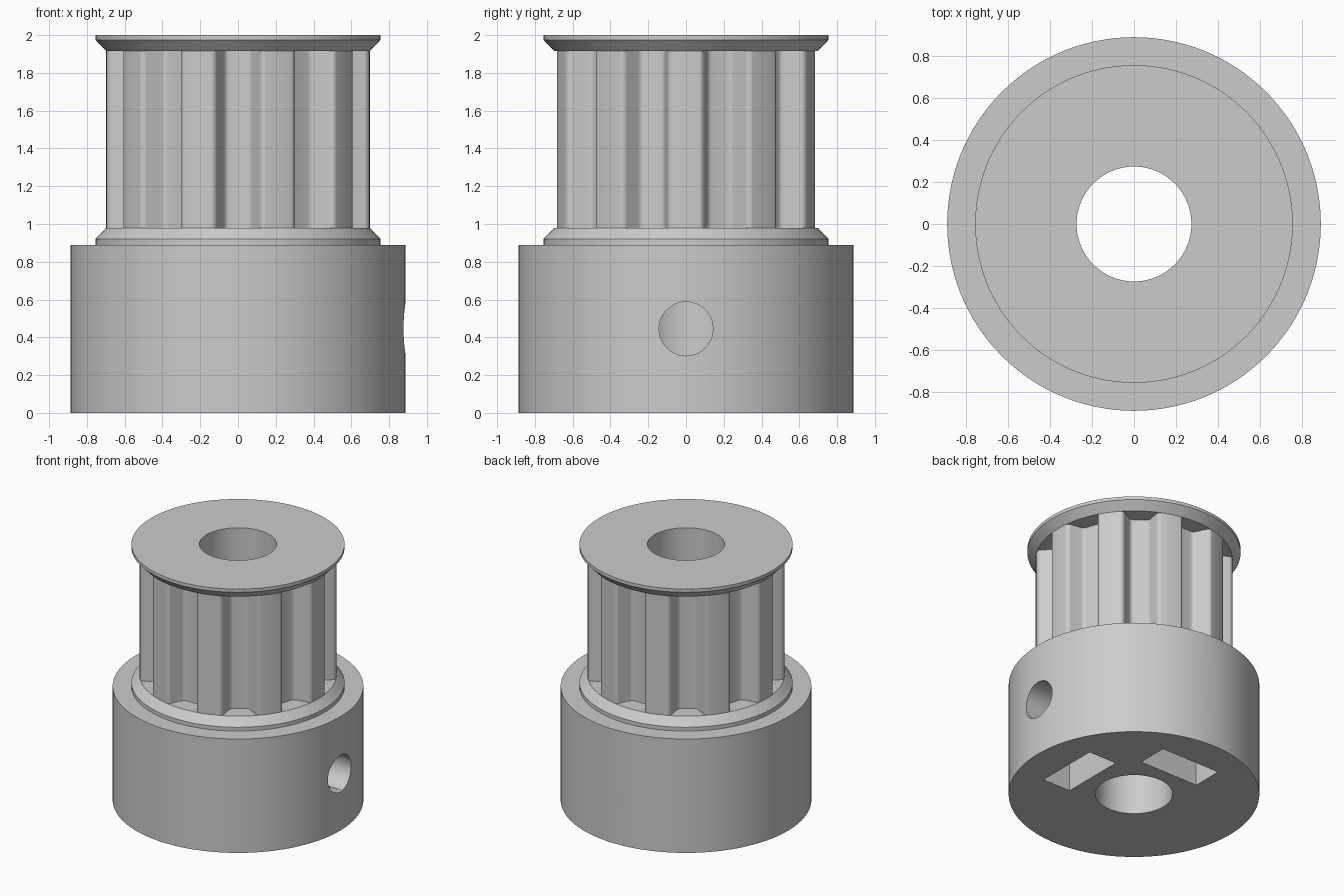
import bpy, bmesh, math
from mathutils import Matrix

cube = bpy.data.objects.get("Cube")
if cube:
    bpy.data.objects.remove(cube, do_unlink=True)

grey = bpy.data.materials.new("plain grey")
grey.use_nodes = True
COLOUR = (0.6, 0.6, 0.6, 1)
grey.diffuse_color = COLOUR
grey.node_tree.nodes["Principled BSDF"].inputs["Base Color"].default_value = COLOUR

SEGMENTS = 120
BORE, HUB, FLANGE, DRUM = 0.273, 0.888, 0.755, 0.698
HUB_TOP, DRUM_LOW, DRUM_HIGH, TOP = 0.89, 0.98, 1.915, 2.0
TEETH = 10
SCREW_Z, SCREW_R = 0.445, 0.143


def make_object(name, bm):
    bmesh.ops.recalc_face_normals(bm, faces=bm.faces)
    mesh = bpy.data.meshes.new(name)
    bm.to_mesh(mesh)
    bm.free()
    mesh.materials.append(grey)
    obj = bpy.data.objects.new(name, mesh)
    bpy.context.collection.objects.link(obj)
    return obj


def lathe(name, profile):
    """Revolve a closed (radius, z) outline about the z axis."""
    bm = bmesh.new()
    rings = []
    for i in range(SEGMENTS):
        a = math.tau * i / SEGMENTS
        rings.append([bm.verts.new((r * math.cos(a), r * math.sin(a), z))
                      for r, z in profile])
    n = len(profile)
    for i in range(SEGMENTS):
        a, b = rings[i], rings[(i + 1) % SEGMENTS]
        for j in range(n):
            k = (j + 1) % n
            bm.faces.new((a[j], b[j], b[k], a[k]))
    return make_object(name, bm)


def prism(name, outline, direction, matrix):
    """Extrude a flat outline of 3D points, then place it."""
    bm = bmesh.new()
    face = bm.faces.new([bm.verts.new(p) for p in outline])
    out = bmesh.ops.extrude_face_region(bm, geom=[face])
    moved = [g for g in out["geom"] if isinstance(g, bmesh.types.BMVert)]
    bmesh.ops.translate(bm, verts=moved, vec=direction)
    bm.transform(matrix)
    return make_object(name, bm)


def turn(angle):
    return Matrix.Rotation(angle, 4, "Z")


# Hub, lower flange, drum and upper flange as one turned body with a bore
pulley = lathe("toothed_pulley", [
    (BORE, 0), (HUB, 0), (HUB, HUB_TOP), (FLANGE, HUB_TOP), (FLANGE, 0.92),
    (DRUM, DRUM_LOW), (DRUM, DRUM_HIGH), (FLANGE, 1.975), (FLANGE, TOP),
    (BORE, TOP)])

cutters = []

# Belt grooves: half outline as (half width, depth), mirrored
half = [(0.144, 0), (0.134, 0.001), (0.125, 0.005), (0.117, 0.012),
        (0.112, 0.02), (0.075, 0.094), (0.069, 0.102), (0.062, 0.108),
        (0.053, 0.112), (0.042, 0.113)]
mouth = math.sqrt(DRUM ** 2 - half[0][0] ** 2)
side = [(mouth + 0.1, half[0][0], DRUM_LOW)]
side += [(mouth - d, w, DRUM_LOW) for w, d in half]
groove = side + [(x, -y, z) for x, y, z in reversed(side)]
for i in range(TEETH):
    angle = -math.pi / 2 + math.tau * i / TEETH
    cutters.append(prism("groove_cutter", groove,
                         (0, 0, DRUM_HIGH - DRUM_LOW), turn(angle)))

# Set-screw holes and captive nut slots, on the left and the back
nut_w, nut_in, nut_depth = 0.254, 0.383, 0.24
nut_r = nut_w / math.cos(math.pi / 6)
nut = [(nut_in, -nut_w, -0.1), (nut_in, nut_w, -0.1),
       (nut_in, nut_w, SCREW_Z + nut_r / 2), (nut_in, 0, SCREW_Z + nut_r),
       (nut_in, -nut_w, SCREW_Z + nut_r / 2)]
screw = [(0.1, SCREW_R * math.cos(math.tau * i / 40),
          SCREW_Z + SCREW_R * math.sin(math.tau * i / 40)) for i in range(40)]
for angle in (0, math.pi / 2):
    cutters.append(prism("nut_cutter", nut, (nut_depth, 0, 0), turn(angle)))
    cutters.append(prism("screw_cutter", screw, (1, 0, 0), turn(angle)))

# Cut everything, keep the result and discard the cutters
for cutter in cutters:
    cutter.hide_render = True
    mod = pulley.modifiers.new(cutter.name, "BOOLEAN")
    mod.operation = "DIFFERENCE"
    mod.solver = "EXACT"
    mod.object = cutter
graph = bpy.context.evaluated_depsgraph_get()
result = bpy.data.meshes.new_from_object(pulley.evaluated_get(graph))
pulley.modifiers.clear()
pulley.data = result
result.name = "toothed_pulley"
for cutter in cutters:
    bpy.data.objects.remove(cutter, do_unlink=True)

# One material throughout, smooth walls with crisp edges
result.materials.clear()
result.materials.append(grey)
for poly in result.polygons:
    poly.material_index = 0
bpy.ops.object.select_all(action="DESELECT")
pulley.select_set(True)
bpy.context.view_layer.objects.active = pulley
bpy.ops.object.shade_smooth_by_angle(angle=math.radians(25))
